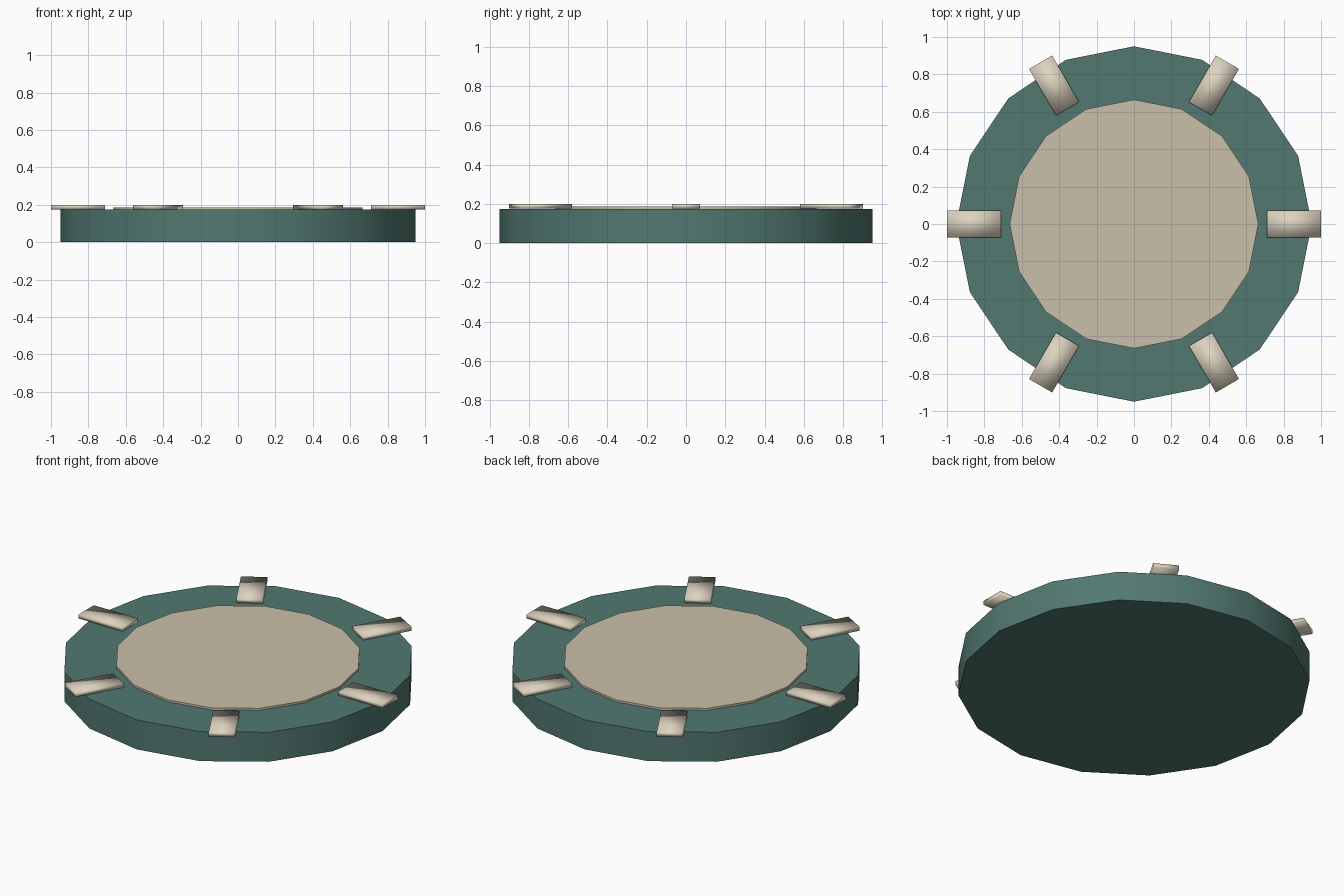
import bpy, math

if "Cube" in bpy.data.objects:
    bpy.data.objects.remove(bpy.data.objects["Cube"])

def material(name, rgb):
    m = bpy.data.materials.new(name)
    m.diffuse_color = (*rgb, 1)
    m.use_nodes = True
    m.node_tree.nodes["Principled BSDF"].inputs["Base Color"].default_value = m.diffuse_color
    return m

green = material("green", (0.085, 0.19, 0.165))
tan = material("tan", (0.60, 0.52, 0.40))
cream = material("cream", (0.72, 0.65, 0.52))

def disc(name, radius, z0, z1, mat):
    bpy.ops.mesh.primitive_cylinder_add(vertices=16, radius=radius, depth=z1 - z0,
                                        location=(0, 0, (z0 + z1) / 2))
    ob = bpy.context.object
    ob.name = name
    ob.data.materials.append(mat)
    return ob

# Chip body with smooth rim and crisp top edge
body = disc("body", 0.95, 0.0, 0.175, green)
bpy.ops.object.shade_smooth_by_angle(angle=math.radians(30))

# Raised centre plate
disc("centre_plate", 0.665, 0.17, 0.187, tan)
bpy.ops.object.shade_smooth_by_angle(angle=math.radians(30))

# Six radial edge tabs, softly shaded boxes
for i in range(6):
    a = math.radians(60 * i)
    r = 0.855
    bpy.ops.mesh.primitive_cube_add(size=1, location=(r * math.cos(a), r * math.sin(a), 0.188),
                                    rotation=(0, 0, a))
    tab = bpy.context.object
    tab.name = f"edge_tab_{i + 1}"
    tab.scale = (0.287, 0.143, 0.024)
    bpy.ops.object.transform_apply(location=False, rotation=False, scale=True)
    bpy.ops.object.shade_smooth()
    tab.data.materials.append(cream)
